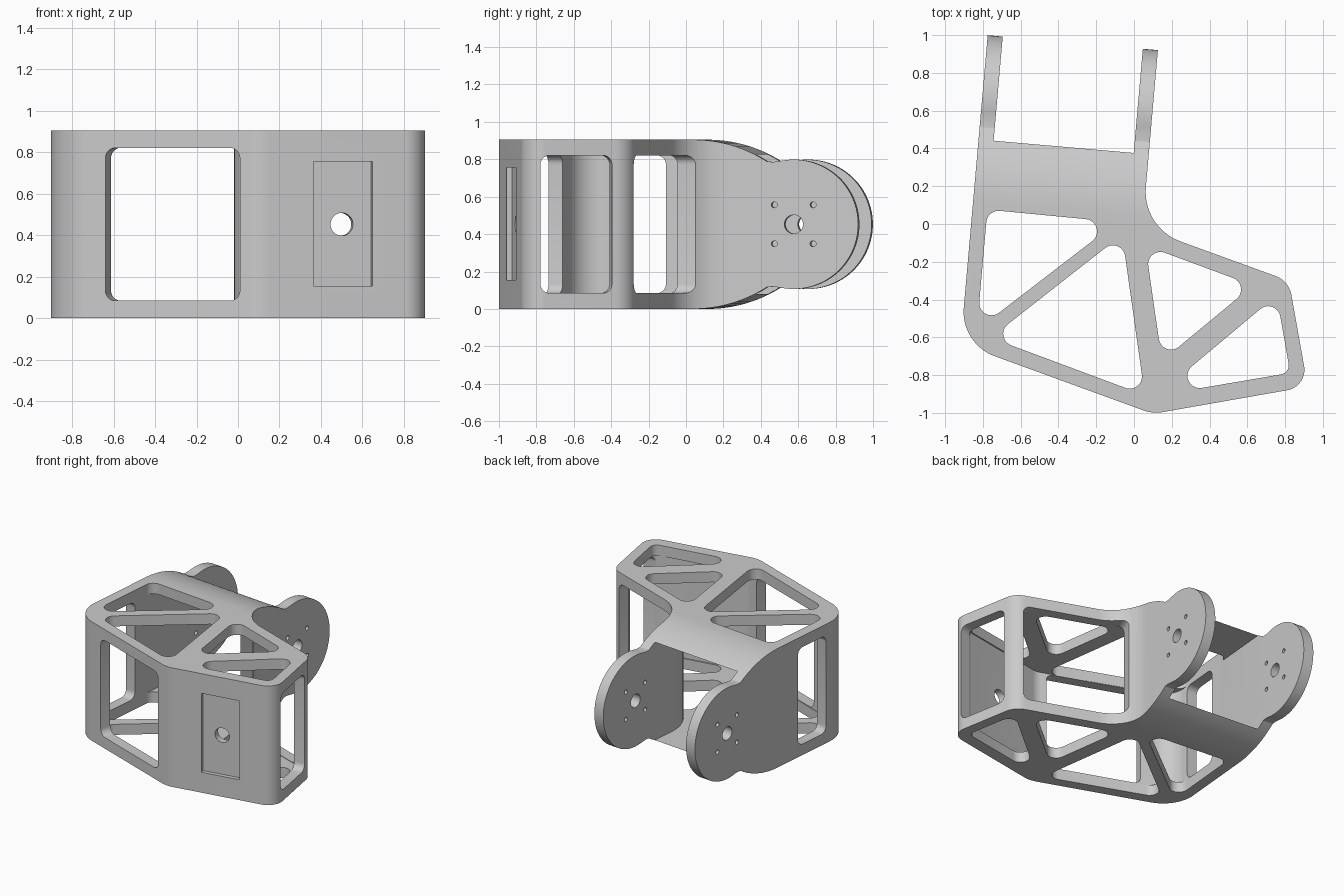
import bpy, bmesh
from math import sin, cos, radians, tan, pi
from mathutils import Vector, Matrix

if "Cube" in bpy.data.objects:
    bpy.data.objects.remove(bpy.data.objects["Cube"])

H = 0.905      # body height
T = 0.08       # wall and plate thickness
MID = H / 2


def rounded(corners, inset=0.0, steps=10):
    """Polygon from (x, y, radius) corners, filleted and optionally inset (CCW)."""
    out, n = [], len(corners)
    pts = [Vector(c[:2]) for c in corners]
    moved, radii = [], []
    for i, p in enumerate(pts):
        e1 = (p - pts[i - 1]).normalized()
        e2 = (pts[(i + 1) % n] - p).normalized()
        n1, n2 = Vector((-e1.y, e1.x)), Vector((-e2.y, e2.x))
        moved.append(p + (n1 + n2) * inset / (1 + n1.dot(n2)))
        convex = e1.cross(e2) > 0
        r = corners[i][2]
        radii.append(max(0, r - inset if convex else r + inset) if r else 0)
    for i, p in enumerate(moved):
        r = radii[i]
        if r < 1e-4:
            out.append(p)
            continue
        a = (moved[i - 1] - p).normalized()
        b = (moved[(i + 1) % n] - p).normalized()
        half = a.angle(b) / 2
        c = p + (a + b).normalized() * r / sin(half)
        s = p + a * r / tan(half) - c
        e = p + b * r / tan(half) - c
        sweep = s.angle(e) * (1 if s.cross(e) > 0 else -1)
        out += [c + Matrix.Rotation(sweep * k / steps, 2) @ s for k in range(steps + 1)]
    return out


def prism(name, pts, lo, hi, frame=Matrix()):
    """Extrude a 2D outline between two depths in the given frame."""
    bm = bmesh.new()
    low = [bm.verts.new((p[0], p[1], lo)) for p in pts]
    high = [bm.verts.new((p[0], p[1], hi)) for p in pts]
    bm.faces.new(low[::-1])
    bm.faces.new(high)
    for i in range(len(pts)):
        bm.faces.new((low[i - 1], low[i], high[i], high[i - 1]))
    bm.transform(frame)
    bmesh.ops.recalc_face_normals(bm, faces=bm.faces)
    if bm.calc_volume(signed=True) < 0:
        bmesh.ops.reverse_faces(bm, faces=bm.faces)
    me = bpy.data.meshes.new(name)
    bm.to_mesh(me)
    bm.free()
    ob = bpy.data.objects.new(name, me)
    bpy.context.collection.objects.link(ob)
    return ob


def volume(ob):
    bm = bmesh.new()
    bm.from_mesh(ob.data)
    v = bm.calc_volume(signed=True)
    bm.free()
    return v


def combine(target, cutter, op="DIFFERENCE"):
    """Boolean that moves to the next solver if a cut removes nothing."""
    before = volume(target)
    original = target.data.copy()
    bpy.context.view_layer.objects.active = target
    for solver, tolerant in (("MANIFOLD", False), ("EXACT", False), ("EXACT", True)):
        mod = target.modifiers.new("cut", "BOOLEAN")
        mod.operation, mod.object, mod.solver = op, cutter, solver
        mod.use_hole_tolerant = tolerant
        bpy.context.view_layer.update()
        bpy.ops.object.modifier_apply(modifier=mod.name)
        if 0 < volume(target) < before - 1e-6:
            break
        target.modifiers.clear()
        target.data = original.copy()
    bpy.data.objects.remove(cutter)


def wall_frame(origin, deg):
    """x along the wall, y up, z out of the wall."""
    a = radians(deg)
    m = Matrix(((cos(a), 0, sin(a)), (sin(a), 0, -cos(a)), (0, 1, 0))).to_4x4()
    m.translation = (origin[0], origin[1], 0)
    return m


def rect(x0, x1, z0, z1, r):
    return rounded([(x0, z0, r), (x1, z0, r), (x1, z1, r), (x0, z1, r)], steps=6)


def circle(x, y, r, n):
    return [(x + r * cos(k * 2 * pi / n), y + r * sin(k * 2 * pi / n)) for k in range(n)]


# Plan outline of body and both arms
plan = [(-0.918, -0.634, 0.25), (0.1, -1.005, 0.2), (0.92, -0.861, 0.11),
        (0.82, -0.301, 0.13), (0.044, -0.019, 0.28), (0.151, 1.2, 0), (-0.757, 1.2, 0)]
bracket = prism("bracket_frame", rounded(plan, steps=16), -0.1, 1.0)

# Side profile: straight body, curved shoulder, round arm ends
DISC = 0.582
top = [(-1.3, H)]
for k in range(13):
    v = 0.40 * k / 12
    top.append((0.04 + v, H - 0.74 + (0.74 ** 2 - v * v) ** 0.5))
top.append((0.475, 0.786))
disc = []
for k in range(57):
    a = radians(101 - 202 * k / 56)
    disc.append((DISC + 0.346 * cos(a), MID + 0.346 * sin(a)))
profile = top + disc + [(v, H - z) for v, z in reversed(top)]
arm_frame = wall_frame((0, 0), 85)
combine(bracket, prism("side_profile", profile, -1.5, 1.5, arm_frame), "INTERSECT")

# Hollow interior, open between the arms
combine(bracket, prism("cavity", rounded(plan, T, 16), T, H - T))

# Wall windows: corner, wall angle, start, end, outward reach
for corner, deg, s0, s1, reach in ((0, -20, 0.296, 0.987, 0.1), (0, -95, -0.536, -0.235, 0.1),
                                   (2, 100, 0.084, 0.473, 0.1), (3, 160, 0.064, 0.808, 0.2)):
    combine(bracket, prism("window", rect(s0, s1, 0.084, H - 0.084, 0.05),
                           -0.1, reach, wall_frame(plan[corner], deg)))

# Front mounting recess and its hole
front = wall_frame(plan[1], 10)
combine(bracket, prism("recess", rect(0.267, 0.556, 0.155, 0.755, 0), -0.03, 0.1, front))
combine(bracket, prism("front_hole", circle(0.412, MID, 0.055, 32), -0.15, 0.1, front))

# Pivot and screw holes through both arm ends
combine(bracket, prism("pivot_hole", circle(DISC, MID, 0.05, 32), -1.5, 1.5, arm_frame))
for dv in (-0.104, 0.104):
    for dz in (-0.104, 0.104):
        combine(bracket, prism("screw_hole", circle(DISC + dv, MID + dz, 0.016, 16),
                               -1.5, 1.5, arm_frame))

# Truss pockets through top and bottom plates
R = 0.065
for tri in ([(-0.776, 0.076, R), (-0.832, -0.56, R), (-0.09, 0.01, R)],
            [(-0.063, -0.057, R), (-0.759, -0.602, R), (0.057, -0.906, R)],
            [(0.06, -0.114, R), (0.148, -0.724, R), (0.63, -0.325, R)],
            [(0.755, -0.378, R), (0.122, -0.908, R), (0.827, -0.788, 0.05)]):
    combine(bracket, prism("pocket", rounded(tri), -0.2, 1.2))

bpy.ops.object.select_all(action="DESELECT")
bracket.select_set(True)
bpy.context.view_layer.objects.active = bracket
bpy.ops.object.shade_smooth_by_angle(angle=radians(28))
